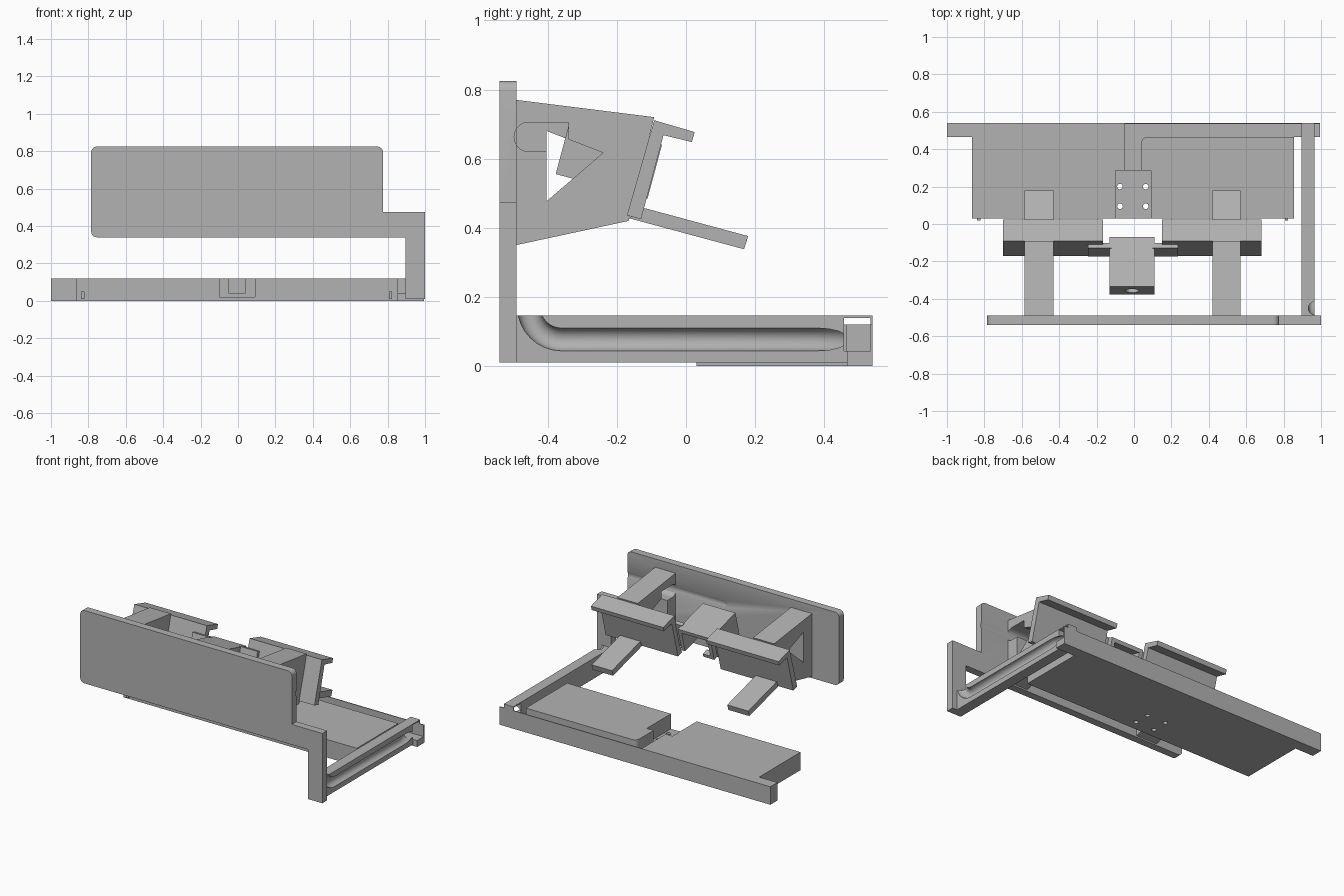
import bpy, bmesh, math
from mathutils import Vector

if "Cube" in bpy.data.objects:
    bpy.data.objects.remove(bpy.data.objects["Cube"], do_unlink=True)

grey = bpy.data.materials.new("plain_grey")
grey.use_nodes = True
grey.diffuse_color = (0.45, 0.45, 0.45, 1)
grey.node_tree.nodes["Principled BSDF"].inputs["Base Color"].default_value = (0.45, 0.45, 0.45, 1)


def add(name, mesh):
    ob = bpy.data.objects.new(name, mesh)
    bpy.context.scene.collection.objects.link(ob)
    mesh.materials.clear()
    mesh.materials.append(grey)
    return ob


def prism(name, pts, axis, lo, hi, rounded=(), radius=0.03):
    """Extrude a 2D outline along an axis, optionally rounding some corners."""
    def place(p, d):
        return {"x": (d, p[0], p[1]), "y": (p[0], d, p[1]), "z": (p[0], p[1], d)}[axis]
    bm = bmesh.new()
    a = [bm.verts.new(place(p, lo)) for p in pts]
    b = [bm.verts.new(place(p, hi)) for p in pts]
    n = len(pts)
    bm.faces.new(a)
    bm.faces.new(b[::-1])
    for i in range(n):
        j = (i + 1) % n
        bm.faces.new((a[i], b[i], b[j], a[j]))
    if rounded:
        edges = [bm.edges.get((a[i], b[i])) for i in rounded]
        bmesh.ops.bevel(bm, geom=edges, offset=radius, segments=6, profile=0.5, affect="EDGES")
    bmesh.ops.recalc_face_normals(bm, faces=bm.faces)
    me = bpy.data.meshes.new(name)
    bm.to_mesh(me)
    bm.free()
    return add(name, me)


def box(name, x, y, z):
    return prism(name, [(x[0], y[0]), (x[1], y[0]), (x[1], y[1]), (x[0], y[1])], "z", *z)


def baked(ob):
    dg = bpy.context.evaluated_depsgraph_get()
    return bpy.data.meshes.new_from_object(ob.evaluated_get(dg))


def tube(name, path, radius):
    """Round rod along a path of points, used as a cutter."""
    cu = bpy.data.curves.new(name, "CURVE")
    cu.dimensions = "3D"
    cu.bevel_depth, cu.bevel_resolution, cu.use_fill_caps = radius, 6, True
    sp = cu.splines.new("POLY")
    sp.points.add(len(path) - 1)
    for p, co in zip(sp.points, path):
        p.co = (*co, 1)
    ob = bpy.data.objects.new(name, cu)
    bpy.context.scene.collection.objects.link(ob)
    me = baked(ob)
    bpy.data.objects.remove(ob)
    bm = bmesh.new()
    bm.from_mesh(me)
    bmesh.ops.remove_doubles(bm, verts=bm.verts, dist=1e-5)
    bmesh.ops.recalc_face_normals(bm, faces=bm.faces)
    bm.to_mesh(me)
    bm.free()
    return add(name, me)


def cut(ob, *cutters):
    for c in cutters:
        mod = ob.modifiers.new("cut", "BOOLEAN")
        mod.operation, mod.solver, mod.object = "DIFFERENCE", "EXACT", c
        me = baked(ob)
        ob.modifiers.clear()
        ob.data = me
    for c in cutters:
        c.hide_render = True
        bpy.data.objects.remove(c)


# Front panel with its stepped side leg
panel = prism("front_panel",
              [(-.785, .34), (.895, .34), (.895, .01), (1, .01), (1, .475),
               (.775, .475), (.775, .825), (-.785, .825)], "y", -.54, -.49, (0, 6, 7))


def cable_slot():
    arc = [(-.457 - .04 * math.sin(t), .663 + .042 * math.cos(t))
           for t in [math.pi * i / 10 for i in range(11)]]
    return prism("cable_slot", arc + [(-.34, .621), (-.34, .705)], "x", .05, .9)


cut(panel, cable_slot())

# Side arm with a round cable groove that turns up at the front
arm = box("side_arm", (.895, .965), (-.491, .54), (.01, .146))
bend = [(.965, -.36 - .095 * math.cos(t), .172 - .095 * math.sin(t))
        for t in [math.pi / 2 * i / 8 for i in range(9)]]
cut(arm, tube("groove", [(.965, -.455, .25)] + bend + [(.965, .38, .077), (.93, .47, .077)], .033),
    box("window", (.8, 1.1), (.457, .533), (.043, .139)))

# Base block and rear rail
base = prism("base", [(-1, .54), (.995, .54), (.995, .465), (.855, .465), (.855, .03),
                      (-.865, .03), (-.865, .465), (-1, .465)], "z", 0, .12)
channel = prism("channel", [(-.05, .25), (.04, .25), (.04, .465), (1.1, .465),
                            (1.1, .534), (-.05, .534)], "z", .043, .3, (2,))
recess = box("recess", (-.1, .09), (-.1, .285), (.02, .3))
holes = [tube("hole", [(x, y, -.1), (x, y, .2)], .015) for x in (-.075, .063) for y in (.095, .2)]
cut(base, channel, recess, *holes)
for x in (-.83, .815):
    box("base_tab", (x - .009, x + .009), (.02, .031), (.01, .05))

# Two supports, each with a tilted holder plate, lip and lower prong
for side, x0, x1, p0, p1 in (("right", -.585, -.43, -.7, -.165), ("left", .42, .57, .15, .683)):
    support = prism(side + "_support", [(-.491, .77), (-.092, .72), (-.166, .42), (-.491, .35)],
                    "x", x0, x1)
    cut(support, prism("triangle", [(-.403, .68), (-.24, .617), (-.403, .477)], "x", x0 - .1, x1 + .1))
    if side == "left":
        cut(support, cable_slot())
    prism(side + "_holder", [(-.092, .711), (.025, .677), (.017, .648), (-.065, .668),
                             (-.13, .425), (-.171, .436)], "x", p0, p1)
    prism(side + "_prong", [(-.12, .457), (.18, .376), (.168, .338), (-.166, .428)], "x", x0, x1)

# Hollow centre bracket, tilted like the holders
tilt = math.radians(15)
e1 = Vector((math.cos(tilt), -math.sin(tilt)))
e2 = Vector((math.sin(tilt), math.cos(tilt)))


def tilted(name, x, u, v):
    pts = [Vector((-.335, .712)) + e1 * a + e2 * b
           for a, b in ((u[0], v[0]), (u[1], v[0]), (u[1], v[1]), (u[0], v[1]))]
    return prism(name, pts, "x", *x)


bracket = tilted("centre_bracket", (-.13, .11), (0, .275), (-.162, 0))
mid = Vector((-.335, .712)) - e2 * .085
ends = [mid + e1 * d for d in (-.1, .1)]
cut(bracket, tilted("hollow", (-.105, .085), (.025, .4), (-.3, -.025)),
    tube("cable_hole", [(-.01, p.x, p.y) for p in ends], .037))
tilted("bracket_tab", (-.106, -.05), (.23, .275), (-.162, -.14))
for side, x in (("right", (-.245, -.12)), ("left", (.1, .235))):
    tilted(side + "_wing", x, (.212, .24), (-.165, .003))

# Smooth only the curved grooves, keeping edges sharp
for ob in bpy.context.scene.objects:
    ob.select_set(ob in (arm, panel, base, bracket))
bpy.context.view_layer.objects.active = arm
bpy.ops.object.shade_smooth_by_angle(angle=math.radians(30))
